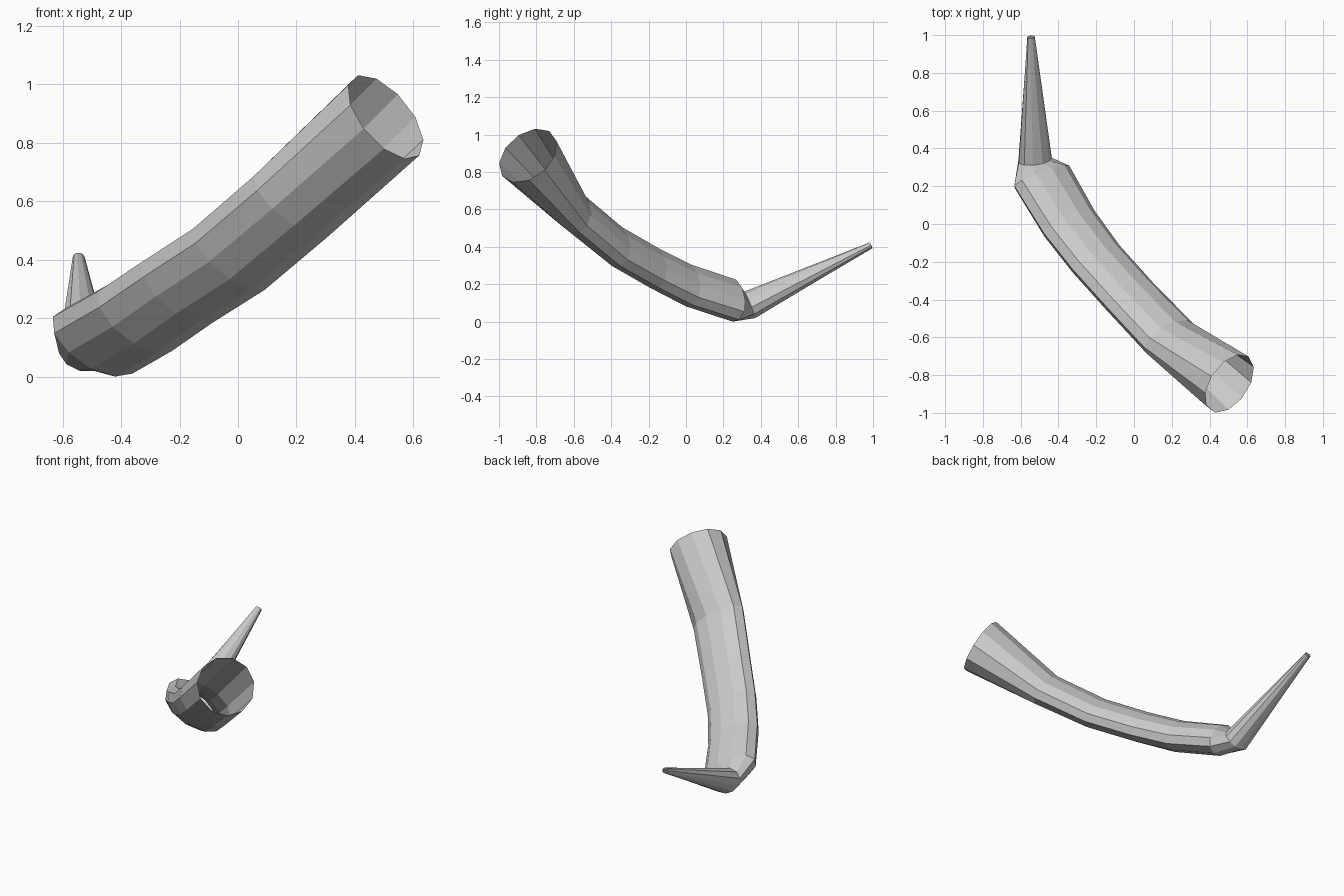
import bpy, bmesh
from math import cos, sin, pi
from mathutils import Vector as V

if "Cube" in bpy.data.objects:
    bpy.data.objects.remove(bpy.data.objects["Cube"])

SIDES = 11

# stations: centre, wide half-axis, narrow half-width
stations = [
    ((0.505, -0.845, 0.90), (-0.128, -0.049, 0.109), 0.176),
    ((0.185, -0.60, 0.60), (-0.128, -0.055, 0.100), 0.098),
    ((-0.025, -0.38, 0.42), (-0.128, -0.050, 0.098), 0.092),
    ((-0.205, -0.18, 0.305), (-0.128, -0.050, 0.096), 0.092),
    ((-0.345, 0.005, 0.21), (-0.136, -0.048, 0.092), 0.095),
    ((-0.49, 0.25, 0.128), (-0.148, -0.040, 0.085), 0.095),
    ((-0.525, 0.34, 0.10), (-0.085, -0.020, 0.030), 0.075),
    ((-0.545, 0.99, 0.42), (-0.020, 0.0, 0.004), 0.017),
]
centres = [V(s[0]) for s in stations]

bm = bmesh.new()
rings = []
for i, (c, wide, narrow) in enumerate(stations):
    before, after = centres[max(i - 1, 0)], centres[min(i + 1, len(centres) - 1)]
    t = (before - after).normalized()
    if i == 0:
        t = V((0.67, -0.475, 0.57)).normalized()
    a = V(wide)
    size = a.length
    a = (a - t * a.dot(t)).normalized() * size
    b = t.cross(a).normalized() * narrow
    rings.append([bm.verts.new(centres[i] + a * cos(2 * pi * k / SIDES) + b * sin(2 * pi * k / SIDES))
                  for k in range(SIDES)])

# open curved horn running into the thin spike
for r, s in zip(rings, rings[1:]):
    for k in range(SIDES):
        n = (k + 1) % SIDES
        bm.faces.new((r[k], s[k], s[n], r[n]))

# rest on the ground
low = min(v.co.z for v in bm.verts)
for v in bm.verts:
    v.co.z -= low
bmesh.ops.recalc_face_normals(bm, faces=bm.faces)

mesh = bpy.data.meshes.new("curved_horn")
bm.to_mesh(mesh)
bm.free()
bpy.context.collection.objects.link(bpy.data.objects.new("curved_horn", mesh))
